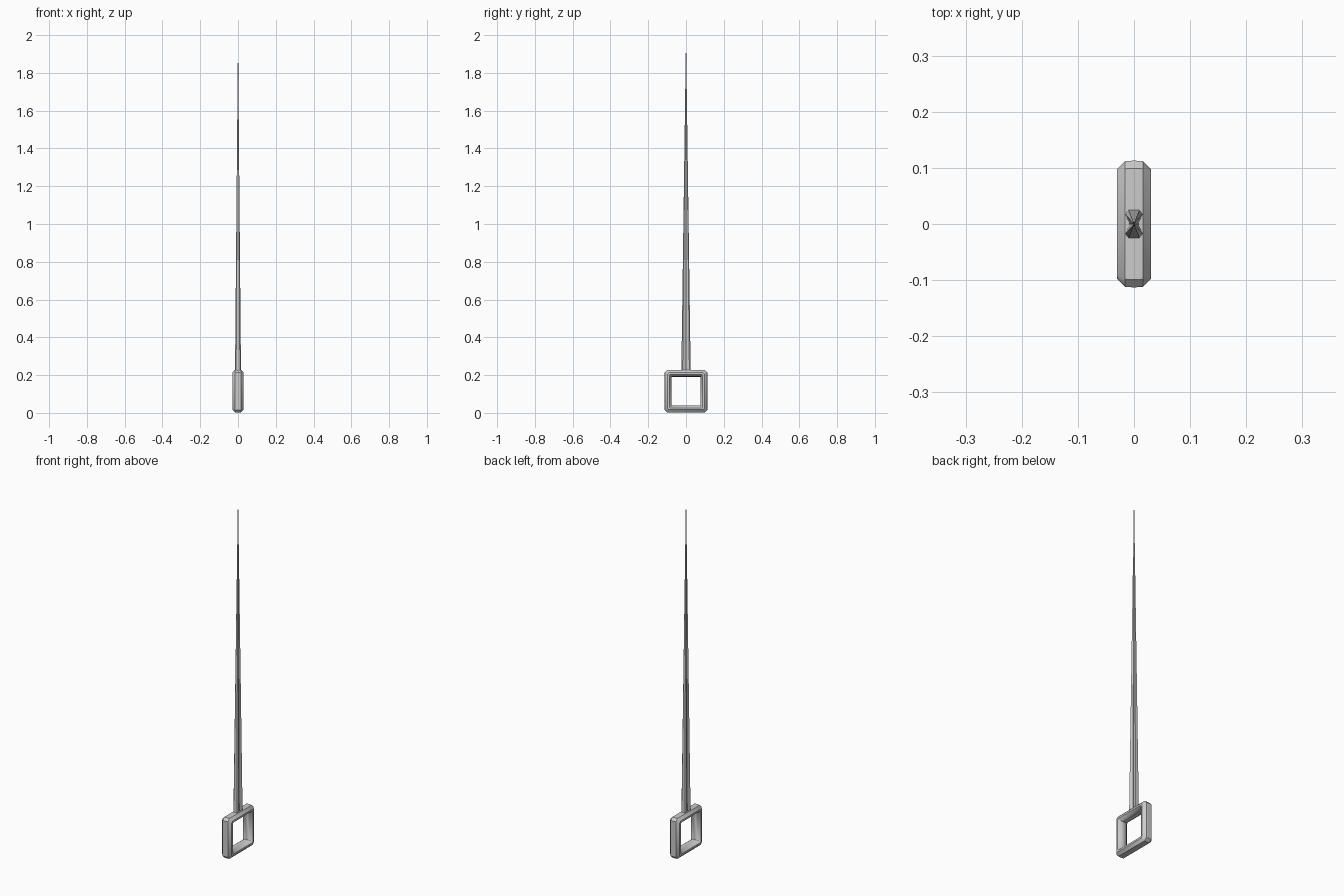
import bpy, bmesh

if "Cube" in bpy.data.objects:
    bpy.data.objects.remove(bpy.data.objects["Cube"])


def finish(name, bm):
    bmesh.ops.recalc_face_normals(bm, faces=bm.faces)
    me = bpy.data.meshes.new(name)
    bm.to_mesh(me)
    bm.free()
    ob = bpy.data.objects.new(name, me)
    bpy.context.collection.objects.link(ob)
    bpy.context.view_layer.objects.active = ob
    ob.select_set(True)
    bpy.ops.object.shade_smooth_by_angle(angle=0.7)
    ob.select_set(False)


# Square ring handle: eight-sided section (x, half width) swept round a chamfered square
CZ = 0.115
section = [(0, .113), (.016, .112), (.03, .098), (.03, .088),
           (.016, .077), (0, .076), (-.016, .077), (-.03, .088),
           (-.03, .098), (-.016, .112)]
bm = bmesh.new()
rings = []
for sy, sz in ((1, 1), (-1, 1), (-1, -1), (1, -1)):
    ends = [(0, .014), (.014, 0)] if sy * sz < 0 else [(.014, 0), (0, .014)]
    if sy * sz > 0:
        ends = [(0, .014), (.014, 0)]
    else:
        ends = [(.014, 0), (0, .014)]
    for cy, cz in ends:
        ring = []
        for x, r in section:
            k = max(0, (r - .076) / .037)
            ring.append(bm.verts.new((x, sy * (r - cy * k), CZ + sz * (r - cz * k))))
        rings.append(ring)
n = len(section)
for i in range(len(rings)):
    a, b = rings[i], rings[(i + 1) % len(rings)]
    for j in range(n):
        k = (j + 1) % n
        bm.faces.new((a[j], a[k], b[k], b[j]))
bmesh.ops.remove_doubles(bm, verts=bm.verts, dist=0.0005)
finish("ring_handle", bm)

# Long tapering needle with a hollowed flank on each side
profile = [(.010, .025), (.016, .018), (.008, 0), (.016, -.018), (.010, -.025),
           (-.010, -.025), (-.016, -.018), (-.008, 0), (-.016, .018), (-.010, .025)]
bm = bmesh.new()
base = [bm.verts.new((x, y, .20)) for x, y in profile]
tip = bm.verts.new((0, 0, 2))
bm.faces.new(base)
for i in range(len(base)):
    bm.faces.new((base[i], base[(i + 1) % len(base)], tip))
finish("needle", bm)
